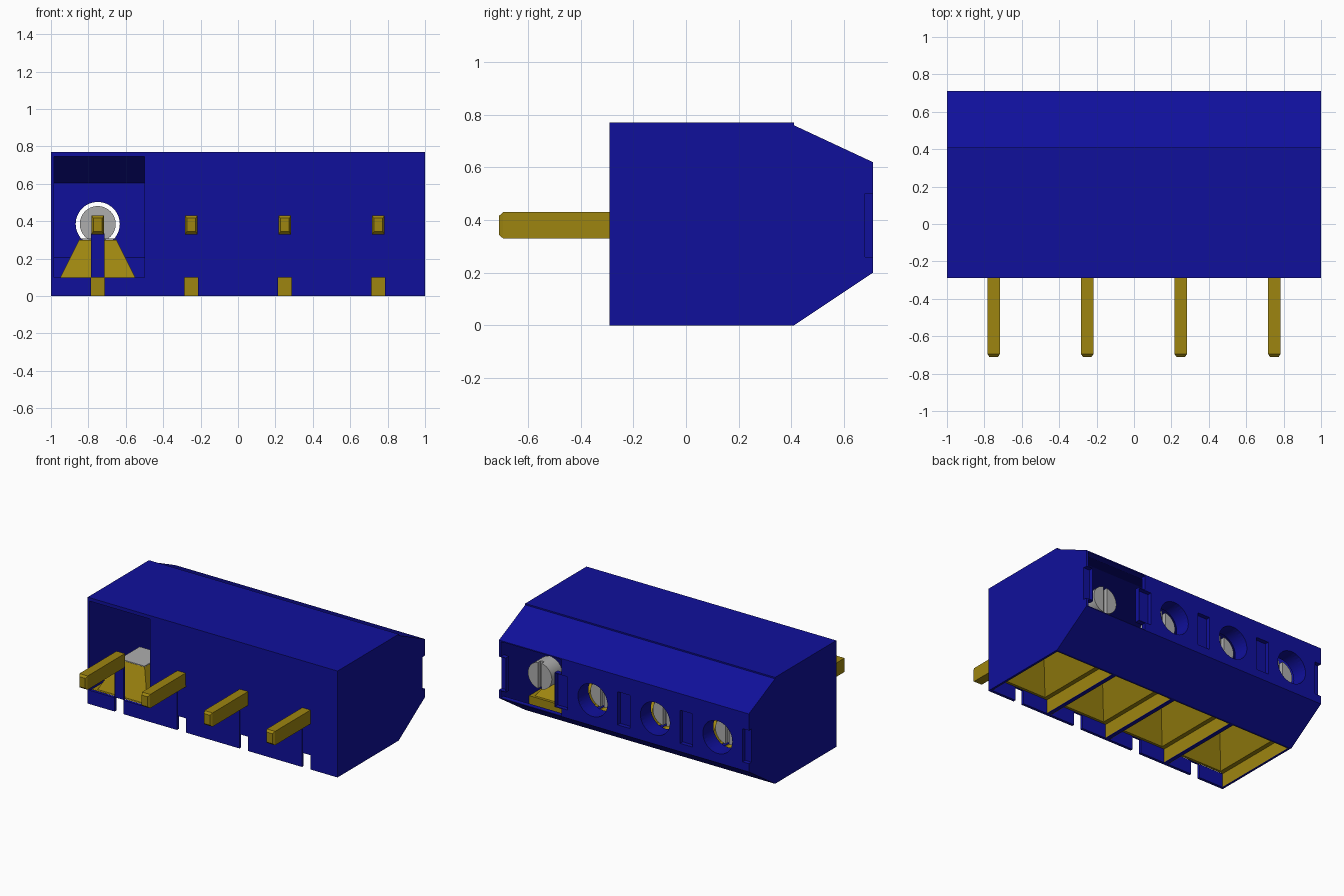
import bpy, bmesh, math
from mathutils import Matrix, Vector

if "Cube" in bpy.data.objects:
    bpy.data.objects.remove(bpy.data.objects["Cube"])


def material(name, rgb):
    m = bpy.data.materials.new(name)
    m.use_nodes = True
    m.diffuse_color = (*rgb, 1)
    m.node_tree.nodes["Principled BSDF"].inputs["Base Color"].default_value = (*rgb, 1)
    return m


BLUE = material("deep blue plastic", (0.005, 0.005, 0.33))
BRASS = material("brass", (0.34, 0.235, 0.005))
STEEL = material("grey steel", (0.42, 0.42, 0.42))
CELLS = (-0.75, -0.25, 0.25, 0.75)


def make(name, bm, mat):
    bmesh.ops.recalc_face_normals(bm, faces=bm.faces)
    me = bpy.data.meshes.new(name)
    bm.to_mesh(me)
    bm.free()
    ob = bpy.data.objects.new(name, me)
    bpy.context.scene.collection.objects.link(ob)
    me.materials.append(mat)
    return ob


def box(name, x0, x1, y0, y1, z0, z1, mat=BLUE):
    bm = bmesh.new()
    bmesh.ops.create_cube(bm, size=1)
    for v in bm.verts:
        v.co = ((x0 + x1) / 2 + v.co.x * (x1 - x0),
                (y0 + y1) / 2 + v.co.y * (y1 - y0),
                (z0 + z1) / 2 + v.co.z * (z1 - z0))
    return make(name, bm, mat)


def prism(name, profile, half, mat=BLUE):
    """Extrude a (y, z) outline along x."""
    bm = bmesh.new()
    face = bm.faces.new([bm.verts.new((-half, y, z)) for y, z in profile])
    ext = bmesh.ops.extrude_face_region(bm, geom=[face])
    bmesh.ops.translate(bm, vec=(2 * half, 0, 0),
                        verts=[g for g in ext["geom"] if isinstance(g, bmesh.types.BMVert)])
    return make(name, bm, mat)


def cylinder(name, x, z, radius, y0, y1, mat=BLUE, caps=True):
    bm = bmesh.new()
    bmesh.ops.create_cone(bm, cap_ends=caps, segments=32, radius1=radius, radius2=radius, depth=y1 - y0)
    bmesh.ops.rotate(bm, verts=bm.verts, matrix=Matrix.Rotation(math.pi / 2, 3, "X"))
    bmesh.ops.translate(bm, verts=bm.verts, vec=(x, (y0 + y1) / 2, z))
    return make(name, bm, mat)


def cut(target, cutter):
    mod = target.modifiers.new("cut", "BOOLEAN")
    mod.operation, mod.solver, mod.object = "DIFFERENCE", "EXACT", cutter
    dg = bpy.context.evaluated_depsgraph_get()
    me = bpy.data.meshes.new_from_object(target.evaluated_get(dg))
    target.modifiers.clear()
    target.data = me
    bpy.data.objects.remove(cutter)


def smooth(ob):
    bpy.ops.object.select_all(action="DESELECT")
    ob.select_set(True)
    bpy.context.view_layer.objects.active = ob
    bpy.ops.object.shade_smooth_by_angle(angle=math.radians(35))


# Hollow housing, open underneath
housing = prism("housing", [(-.29, 0), (.41, 0), (.71, .2), (.71, .62),
                            (.41, .76), (.41, .77), (-.29, .77)], 1)
cut(housing, prism("cavity", [(-.27, -.05), (.395, -.05), (.395, .015), (.675, .205),
                              (.675, .605), (.40, .745), (-.27, .745)], .985))

# Pin slots, wire notches and screw holes
for x in CELLS:
    cut(housing, box("notch", x - .035, x + .035, -.35, -.25, -.05, .1))
    cut(housing, box("slot", x - .035, x + .035, -.35, -.284, .09, .34))
    if x < .7:
        cut(housing, cylinder("hole", x, .385, .118, .6, .8))

# Marking grooves between the cells on the back
for x in (-1, -.5, 0, .5, 1):
    cut(housing, box("groove", x - .05 if x > -1 else -1.1, x + .05 if x < 1 else 1.1,
                     .68, .8, .26, .5))

# Open front of the first cell, leaving the slot floor as a post
for x0, x1, z0, z1 in ((-.985, -.786, .1, .34), (-.714, -.5, .1, .34), (-.985, -.5, .335, .745)):
    cut(housing, box("front_opening", x0, x1, -.4, -.2, z0, z1))

# Open back of the last cell, leaving the groove posts
for x0, x1, z0, z1 in ((.555, .945, .205, .612), (.5, .985, .205, .255), (.5, .985, .505, .612)):
    cut(housing, box("back_opening", x0, x1, .6, .8, z0, z1))

# Low partitions between the wire entries
for x in (-.5, 0, .5):
    box("partition", x - .014, x + .014, -.271, .396, 0, .1)


def rect(bm, x, hx, y0, y1, z):
    return [bm.verts.new(p) for p in ((x - hx, y0, z), (x + hx, y0, z),
                                      (x + hx, y1, z), (x - hx, y1, z))]


def funnel(x):
    bm = bmesh.new()
    rings = [rect(bm, x, .232, -.268, .39, .001), rect(bm, x, .232, -.268, .39, .1),
             rect(bm, x, .2, -.25, .37, .1), rect(bm, x, .1, -.14, .09, .3)]
    for n, (a, b) in enumerate(zip(rings, rings[1:])):
        for i in range(4):
            if n == 0 and i == 0:      # front stays open to the notch
                continue
            j = (i + 1) % 4
            bm.faces.new((a[i], a[j], b[j], b[i]))
    bm.faces.new(rings[-1])
    make("wire_funnel", bm, BRASS)
    box("clamp_plate", x - .1, x + .1, -.14, .09, .301, .307, STEEL)


def pin(x):
    bm = bmesh.new()
    a = rect(bm, x, .033, -.27, -.695, 0)
    bm.clear()
    rings = []
    for y, s in ((-.27, 1), (-.695, 1), (-.71, .72)):
        rings.append([bm.verts.new((x + .033 * s * i, y, .38 + .05 * s * k))
                      for i, k in ((-1, -1), (1, -1), (1, 1), (-1, 1))])
    for p, q in zip(rings, rings[1:]):
        for i in range(4):
            j = (i + 1) % 4
            bm.faces.new((p[i], p[j], q[j], q[i]))
    bm.faces.new(rings[0])
    bm.faces.new(rings[-1])
    make("solder_pin", bm, BRASS)


# Contents of every cell
for x in CELLS:
    funnel(x)
    pin(x)
    screw = cylinder("screw", x, .385, .096, .48, .6, STEEL)
    cut(screw, box("screw_slot", x - .014, x + .014, .57, .65, .2, .6))
    smooth(screw)
    if x < .7:
        smooth(cylinder("screw_sleeve", x, .385, .1185, .59, .7, BLUE, caps=False))
